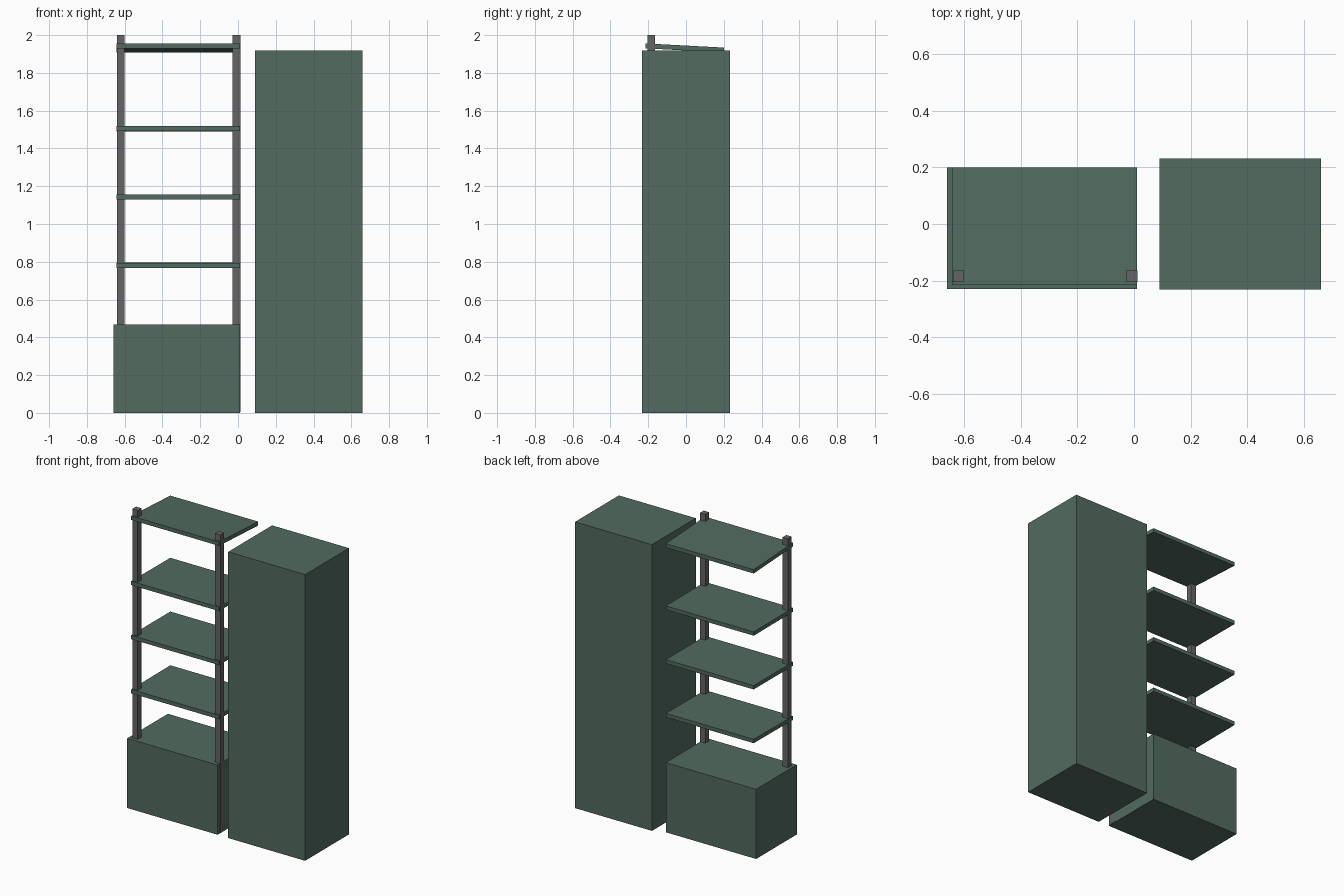
import bpy
import bmesh
from mathutils import Vector

cube = bpy.data.objects.get("Cube")
if cube:
    bpy.data.objects.remove(cube, do_unlink=True)


def material(name, rgb):
    mat = bpy.data.materials.new(name)
    mat.use_nodes = True
    colour = (*rgb, 1.0)
    mat.diffuse_color = colour
    mat.node_tree.nodes["Principled BSDF"].inputs["Base Color"].default_value = colour
    return mat


def box(name, low, high, mat, drop=0.0):
    """Box between two corners; drop lowers its back edge to tilt it."""
    low, high = Vector(low), Vector(high)
    size, centre = high - low, (low + high) / 2
    bm = bmesh.new()
    bmesh.ops.create_cube(bm, size=1)
    for v in bm.verts:
        back = v.co.y > 0
        v.co = Vector(a * b for a, b in zip(v.co, size))
        if back:
            v.co.z -= drop
    mesh = bpy.data.meshes.new(name)
    bm.to_mesh(mesh)
    bm.free()
    mesh.materials.append(mat)
    obj = bpy.data.objects.new(name, mesh)
    obj.location = centre
    bpy.context.collection.objects.link(obj)
    return obj


green = material("muted green", (0.085, 0.147, 0.117))
grey = material("dark grey", (0.13, 0.13, 0.13))

# Tall cabinet and low cabinet
box("tall_cabinet", (0.09, -0.232, 0), (0.66, 0.232, 1.918), green)
box("low_cabinet", (-0.66, -0.23, 0), (0.01, 0.2, 0.467), green)

# Two front posts, running down through the low cabinet
for side, x in (("right", -0.64), ("left", -0.028)):
    box(f"{side}_post", (x, -0.205, 0.005), (x + 0.04, -0.165, 2.0), grey)

# Shelves, the top one sloping down to the back
for i, (z, drop) in enumerate(((0.768, -0.003), (1.131, 0), (1.493, 0.002), (1.93, 0.022))):
    box(f"shelf_{i + 1}", (-0.642, -0.215, z), (0.01, 0.2, z + 0.026), green, drop)
